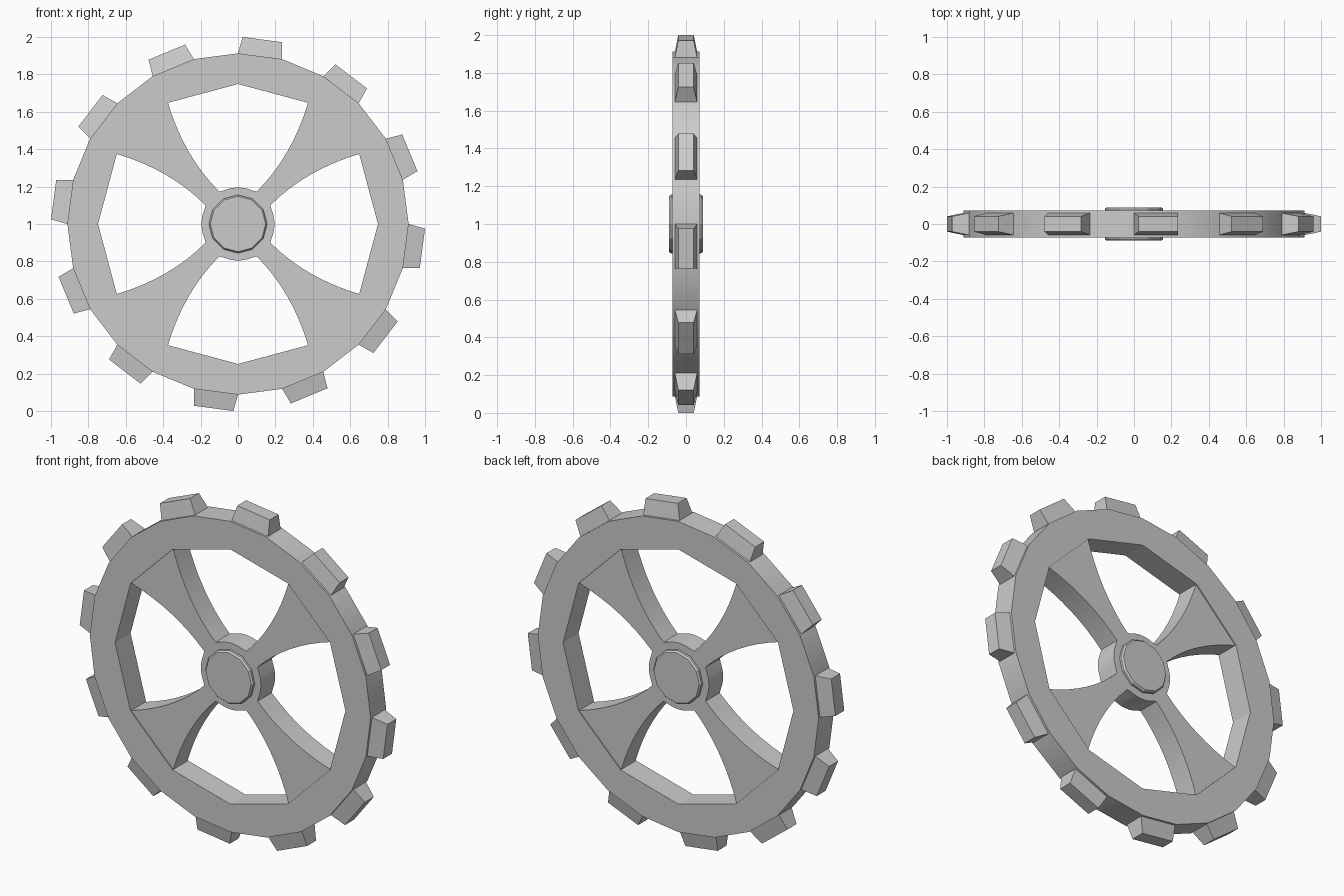
import bpy, bmesh
from math import sin, cos, pi, radians
from mathutils import Vector

if "Cube" in bpy.data.objects:
    bpy.data.objects.remove(bpy.data.objects["Cube"])

CENTRE = 1.0


def polar(r, deg, y):
    """Point on the wheel, angle measured clockwise from the top in front view."""
    a = radians(deg)
    return Vector((r * sin(a), y, CENTRE + r * cos(a)))


def finish(name, bm, smooth=None):
    bmesh.ops.recalc_face_normals(bm, faces=bm.faces)
    mesh = bpy.data.meshes.new(name)
    bm.to_mesh(mesh)
    bm.free()
    obj = bpy.data.objects.new(name, mesh)
    bpy.context.collection.objects.link(obj)
    if smooth:
        bpy.ops.object.select_all(action='DESELECT')
        obj.select_set(True)
        bpy.context.view_layer.objects.active = obj
        bpy.ops.object.shade_smooth_by_angle(angle=radians(smooth))
    return obj


def extrude_outline(bm, faces, depth):
    geo = bmesh.ops.extrude_face_region(bm, geom=faces)['geom']
    verts = [g for g in geo if isinstance(g, bmesh.types.BMVert)]
    bmesh.ops.translate(bm, verts=verts, vec=(0, depth, 0))


# Rim: 24-sided outside, 12-sided inside
bm = bmesh.new()
h = 0.072
outer = [bm.verts.new(polar(0.912, i * 15, -h)) for i in range(24)]
inner = [bm.verts.new(polar(0.748, i * 30, -h)) for i in range(12)]
faces = []
for i in range(12):
    j = (i + 1) % 12
    faces.append(bm.faces.new((inner[i], outer[2 * i], outer[2 * i + 1],
                               outer[2 * j], inner[j])))
extrude_outline(bm, faces, 2 * h)
finish("rim", bm, 20)

# Teeth: tapered blocks on every second rim facet
for k in range(12):
    mid = k * 30 + 7.5
    along = polar(1, mid + 90, 0) - Vector((0, 0, CENTRE))
    bm = bmesh.new()
    rings = []
    for r, half_w, half_y in ((0.89, 0.121, 0.061), (0.904, 0.119, 0.059),
                              (0.994, 0.106, 0.041)):
        rings.append([bm.verts.new(polar(r, mid, sy * half_y) + along * half_w * sx)
                      for sx, sy in ((-1, -1), (1, -1), (1, 1), (-1, 1))])
    bm.faces.new(rings[0])
    bm.faces.new(rings[-1])
    for a, b in zip(rings, rings[1:]):
        for i in range(4):
            j = (i + 1) % 4
            bm.faces.new((a[i], a[j], b[j], b[i]))
    finish(f"tooth_{k + 1}", bm)

# Spider: hub ring with four flared spokes as one flat outline
outline = []
n = 8
for q in range(4):
    base = q * 90

    def side(inner_deg, outer_deg, sign):
        p0, p1 = polar(0.2, base + inner_deg, 0), polar(0.75, base + outer_deg, 0)
        toward = polar(1, base + 45 + 90 * sign, 0) - Vector((0, 0, CENTRE))
        return [p0.lerp(p1, i / n) + toward * 0.036 * 4 * (i / n) * (1 - i / n)
                for i in range(n + 1)]

    outline += side(30, 30, 1)
    outline += reversed(side(60, 60, -1))
    outline += [polar(0.195, base + a, 0) for a in (67.5, 75, 82.5, 90, 97.5, 105, 112.5)]
bm = bmesh.new()
face = bm.faces.new([bm.verts.new((p.x, -0.066, p.z)) for p in outline])
extrude_outline(bm, [face], 0.132)
bmesh.ops.triangulate(bm, faces=[f for f in bm.faces if len(f.verts) > 4])
finish("spokes_and_hub_ring", bm, 20)

# Hub cap: 12-sided disc with small bevelled ends, both sides
bm = bmesh.new()
rings = [[bm.verts.new(polar(r, i * 30, y)) for i in range(12)]
         for r, y in ((0.148, -0.089), (0.156, -0.079), (0.156, 0.079), (0.148, 0.089))]
bm.faces.new(rings[0])
bm.faces.new(rings[-1])
for a, b in zip(rings, rings[1:]):
    for i in range(12):
        j = (i + 1) % 12
        bm.faces.new((a[i], a[j], b[j], b[i]))
finish("hub_cap", bm)
